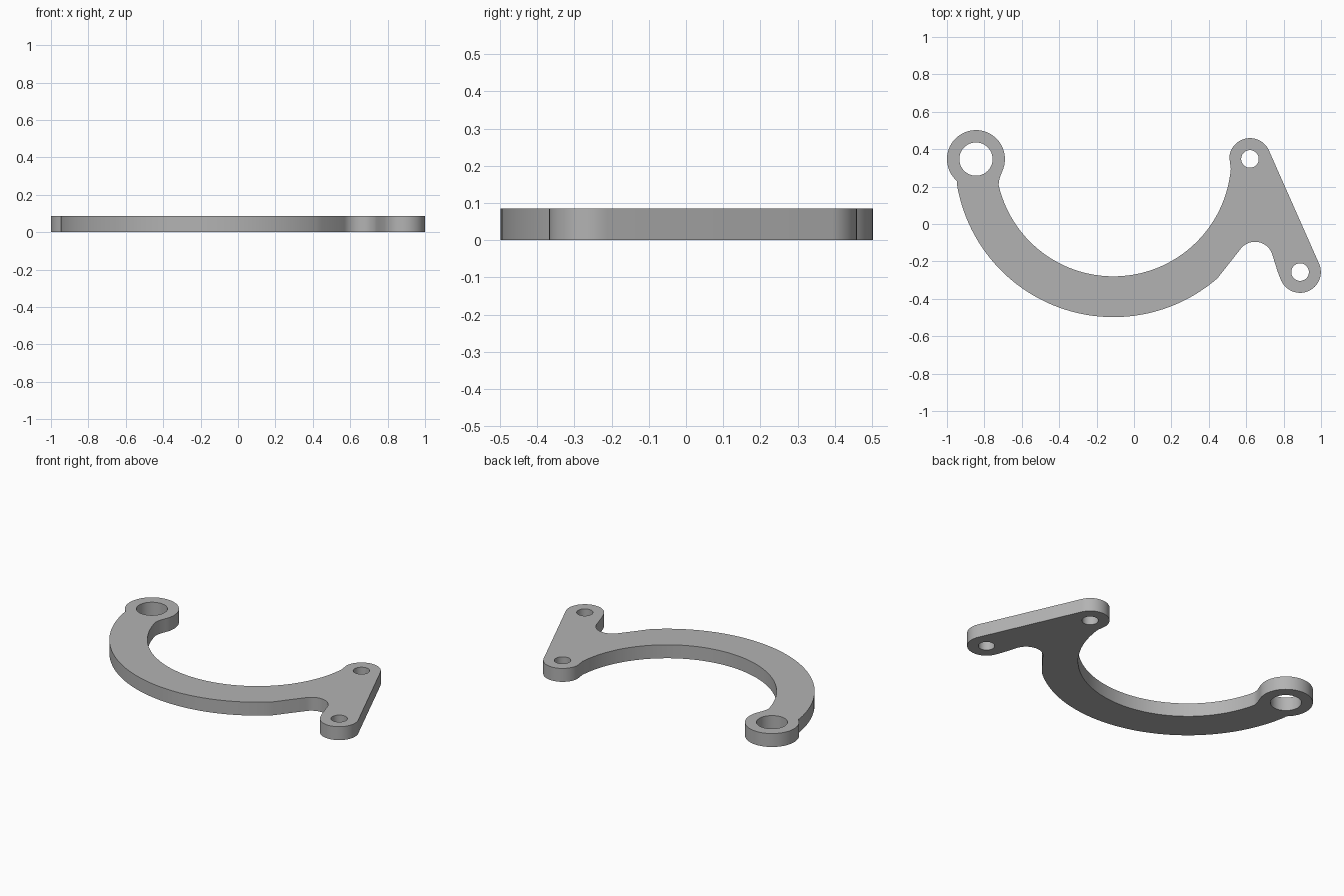
import bpy
import bmesh
from math import radians, cos, sin
from mathutils import Vector

cube = bpy.data.objects.get("Cube")
if cube:
    bpy.data.objects.remove(cube, do_unlink=True)

THICKNESS = 0.085

# Plan layout: arm centre, big eye and the two mounting bosses
ARM = (-0.11, 0.35)
EYE = (-0.845, 0.347)
UPPER = (0.62, 0.348)
LOWER = (0.888, -0.257)
BOSS_R = 0.111


def arc(centre, radius, start, end, steps):
    """Points on an arc, angles in degrees."""
    angles = [radians(start + (end - start) * i / steps) for i in range(steps + 1)]
    return [(centre[0] + radius * cos(a), centre[1] + radius * sin(a)) for a in angles]


# Outer outline, counter-clockwise
outline = arc(ARM, 0.848, 189, 311, 48)                  # outside of the arm
outline += arc((0.647, -0.192), 0.097, 145, 20, 20)      # notch
outline += [(0.754, -0.21), (0.768, -0.255)]             # flank of lower boss
outline += arc(LOWER, BOSS_R, 200, 383.9, 32)            # lower boss
outline += arc(UPPER, BOSS_R, 23.9, 175, 28)             # upper boss
outline += arc(ARM, 0.63, -5, -167, 56)                  # inside of the arm
outline += [(-0.722, 0.228), (-0.716, 0.252)]            # fillet into the eye
outline += arc(EYE, 0.155, -25, 229, 44)                 # big eye

loops = [outline]
for centre, radius in ((EYE, 0.089), (UPPER, 0.047), (LOWER, 0.047)):
    loops.append(arc(centre, radius, 0, 360, 40)[:-1])

# Fill the outline around the holes, then extrude the plate
bm = bmesh.new()
edges = []
for points in loops:
    verts = [bm.verts.new((x, y, 0)) for x, y in points]
    edges += [bm.edges.new((v, verts[i - 1])) for i, v in enumerate(verts)]
bmesh.ops.triangle_fill(bm, edges=edges, use_beauty=True, normal=Vector((0, 0, 1)))
result = bmesh.ops.extrude_face_region(bm, geom=bm.faces[:], use_keep_orig=True)
top = [g for g in result["geom"] if isinstance(g, bmesh.types.BMVert)]
bmesh.ops.translate(bm, verts=top, vec=(0, 0, THICKNESS))
bmesh.ops.recalc_face_normals(bm, faces=bm.faces[:])

mesh = bpy.data.meshes.new("bracket_arm")
bm.to_mesh(mesh)
bm.free()
bracket = bpy.data.objects.new("bracket_arm", mesh)
bpy.context.collection.objects.link(bracket)

# Plain grey metal
grey = bpy.data.materials.new("grey_metal")
grey.use_nodes = True
colour = (0.45, 0.45, 0.45, 1)
grey.diffuse_color = colour
grey.node_tree.nodes["Principled BSDF"].inputs["Base Color"].default_value = colour
mesh.materials.append(grey)

bpy.ops.object.select_all(action="DESELECT")
bracket.select_set(True)
bpy.context.view_layer.objects.active = bracket
bpy.ops.object.shade_smooth_by_angle(angle=radians(30))
